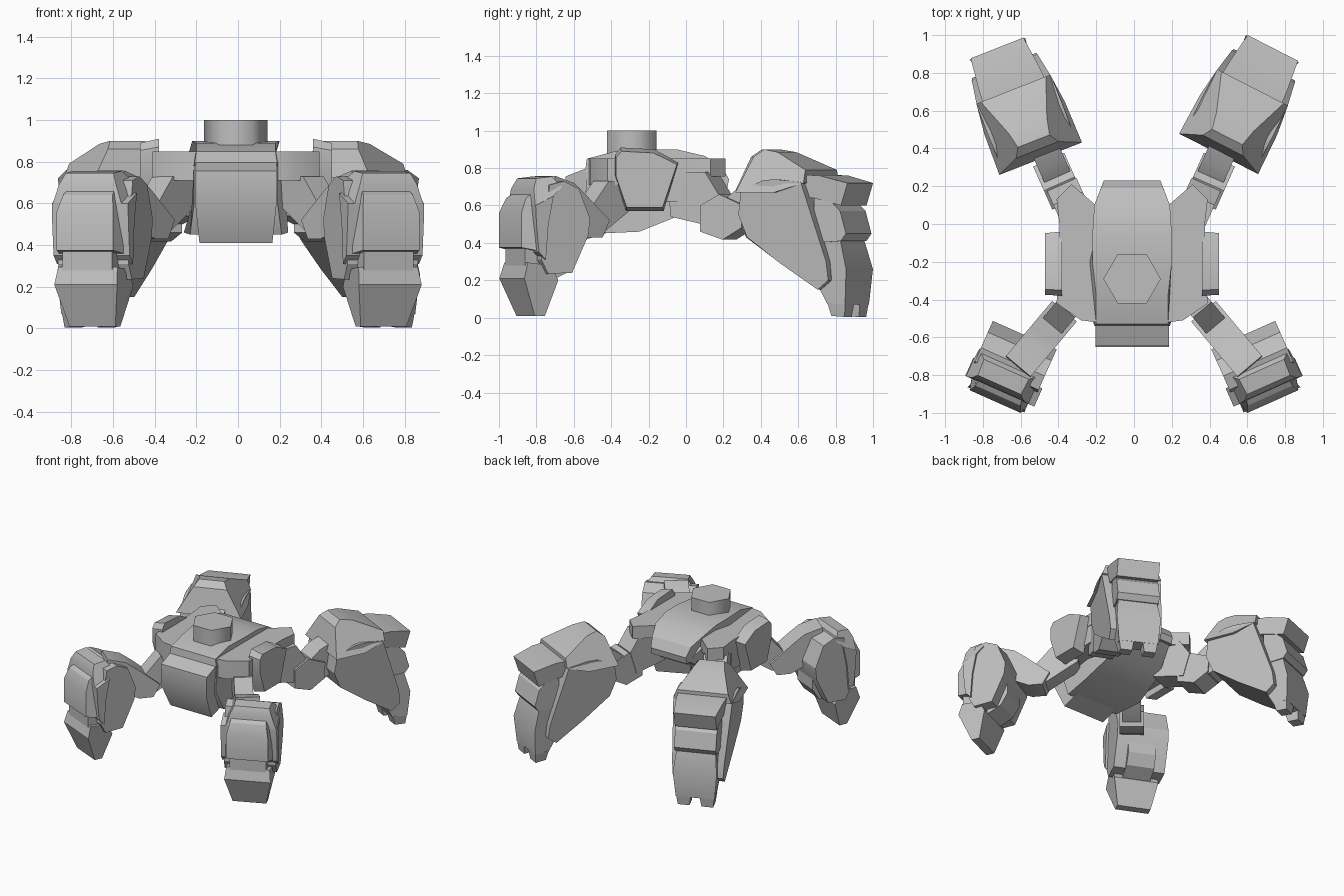
import bpy, bmesh
from math import sin, cos, radians

cube = bpy.data.objects.get("Cube")
if cube:
    bpy.data.objects.remove(cube)

GREY = (0.52, 0.52, 0.52, 1)
metal = bpy.data.materials.new("plain_grey")
metal.use_nodes = True
metal.diffuse_color = GREY
metal.node_tree.nodes["Principled BSDF"].inputs["Base Color"].default_value = GREY
MID = -0.01  # the body sits slightly off centre


def loft(name, side_a, side_b):
    """Solid between two matching outlines."""
    bm = bmesh.new()
    a = [bm.verts.new(p) for p in side_a]
    b = [bm.verts.new(p) for p in side_b]
    n = len(a)
    bm.faces.new(a)
    bm.faces.new(b[::-1])
    for i in range(n):
        j = (i + 1) % n
        bm.faces.new((a[j], a[i], b[i], b[j]))
    bmesh.ops.recalc_face_normals(bm, faces=bm.faces)
    mesh = bpy.data.meshes.new(name)
    bm.to_mesh(mesh)
    bm.free()
    mesh.materials.append(metal)
    obj = bpy.data.objects.new(name, mesh)
    bpy.context.collection.objects.link(obj)
    bpy.ops.object.select_all(action="DESELECT")
    obj.select_set(True)
    bpy.context.view_layer.objects.active = obj
    bpy.ops.object.shade_smooth_by_angle(angle=radians(28))


def frame(x, y, degrees, side=1):
    """Upright plane through (x, y), heading clockwise from +y."""
    a = radians(degrees)

    def place(u, v, z):
        return (side * (x + u * sin(a) + v * cos(a)), y + u * cos(a) - v * sin(a), z)
    return place


def block(name, place, profile, half=0, flare=0, shift=0):
    """Profile of (along, height[, half width]) widened sideways; flare widens with height."""
    pts = [p if len(p) == 3 else (*p, half + flare * p[1]) for p in profile]
    loft(name, [place(u, shift + w, z) for u, z, w in pts],
         [place(u, shift - w, z) for u, z, w in pts])


def slab(name, outline, low, high, side):
    """Plan outline raised between two heights."""
    loft(name, [(MID + side * x, y, low) for x, y in outline],
         [(MID + side * x, y, high) for x, y in outline])


# Central body
body = frame(MID, 0, 0)
block("body_roof", body, [(-.54, .78, .2), (-.53, .85, .19), (-.38, .89, .19), (-.2, .9, .21),
                          (-.05, .9, .21), (.1, .865, .2), (.19, .81, .165), (.23, .74, .15),
                          (.22, .69, .15), (-.2, .76, .25)])
block("body_hull", body, [(-.53, .8, .2), (-.2, .8, .235), (.1, .78, .2), (.2, .7, .15),
                          (0, .56, .22), (-.25, .46, .25), (-.47, .45, .22), (-.54, .6, .2)])
block("head_plate", body, [(-.53, .8), (-.645, .755), (-.65, .6), (-.56, .41, .175),
                           (-.4, .46, .175)], .195)

# Six-sided hatch on the roof
bpy.ops.mesh.primitive_cylinder_add(vertices=6, radius=.152, depth=.15,
                                    location=(MID, -.29, .925), rotation=(0, 0, radians(30)))
hatch = bpy.context.object
hatch.name = "roof_hatch"
hatch.data.materials.append(metal)
bpy.ops.object.shade_smooth_by_angle(angle=radians(65))

for side, label in ((1, "left"), (-1, "right")):
    # Shoulder deck, flank and side pod
    slab(f"{label}_shoulder_deck", [(.19, -.52), (.27, -.51), (.4, -.42), (.385, -.2), (.385, 0),
                                    (.4, .13), (.32, .21), (.17, .08)], .755, .85, side)
    slab(f"{label}_front_shoulder", [(.19, -.52), (.27, -.51), (.4, -.42), (.38, -.3),
                                     (.19, -.3)], .71, .8, side)
    slab(f"{label}_flank", [(.15, -.34), (.38, -.34), (.38, 0), (.15, .02)], .62, .8, side)
    pod = [(-.38, .87), (-.35, .91), (-.17, .9), (-.04, .83), (-.12, .57), (-.32, .57), (-.38, .76)]
    loft(f"{label}_side_pod", [(MID + side * .37, y, z) for y, z in pod],
         [(MID + side * .46, y * .96 - .01, .74 + (z - .74) * .88) for y, z in pod])

    # Front arm: shoulder link, then forearm rising to the leg
    arm = frame(.4, -.5, 140, side)
    block(f"{label}_front_link", arm, [(-.25, .73), (-.06, .73), (.07, .58), (.05, .45),
                                       (-.03, .46), (-.25, .6)], .065)
    block(f"{label}_front_forearm", arm, [(-.05, .52), (.12, .66), (.2, .72), (.33, .758),
                                          (.36, .55), (.1, .43), (0, .43)], .085)

    # Front leg
    leg = frame(.735, -.94, 156, side)
    block(f"{label}_front_leg_shell", leg,
          [(-.15, .71), (-.23, .73), (-.32, .69), (-.385, .53), (-.375, .44), (-.28, .24),
           (-.14, .235), (-.1, .31), (-.11, .5)], .185)
    block(f"{label}_front_calf", leg, [(-.36, .5), (-.36, .33), (-.31, .25), (-.2, .2),
                                       (-.2, .5)], .1)
    block(f"{label}_front_collar", leg, [(-.06, .6), (-.165, .65), (-.135, .5), (-.12, .31),
                                         (-.08, .35), (-.065, .5)], .2)
    block(f"{label}_front_collar_top", leg,
          [(-.06, .6, .18), (-.065, .69, .15), (-.09, .745, .125), (-.18, .755, .13),
           (-.22, .7, .175), (-.165, .65, .18)], shift=-.015)
    block(f"{label}_front_armour", leg, [(0, .375, .148), (0, .56, .148), (-.035, .64, .13),
                                         (-.09, .675, .12), (-.11, .56, .175),
                                         (-.1, .355, .175)])
    block(f"{label}_front_ankle", leg, [(-.03, .26), (-.03, .4), (-.2, .4), (-.2, .24)], .13)
    block(f"{label}_front_foot", leg, [(-.035, .295, .155), (-.01, .21, .165), (-.09, .01, .12),
                                       (-.15, .01, .12), (-.21, .2, .16), (-.17, .28, .16)])

    # Rear hip and thigh
    hip = frame(.4, .2, 24, side)
    block(f"{label}_rear_hip_link", hip, [(-.3, .77), (-.08, .78), (0, .66), (-.05, .49),
                                          (-.28, .54)], .085, shift=-.02)
    block(f"{label}_rear_knuckle", hip, [(-.1, .6), (-.1, .46), (.03, .417), (.14, .48),
                                         (.15, .6), (.01, .66)], .09, shift=-.01)
    block(f"{label}_rear_thigh", hip, [(.02, .5), (.03, .63), (.12, .7), (.32, .77),
                                       (.35, .55), (.15, .47)], .075, shift=-.015)

    # Rear leg, splayed a little differently on each side
    leg = frame(.73 + .005 * side, .932, 24.3 + 2.8 * side, side)
    block(f"{label}_rear_leg_shell", leg,
          [(-.61, .68), (-.475, .735), (-.4, .74), (-.25, .725), (-.11, .3), (-.1, .2),
           (-.165, .15), (-.385, .29), (-.58, .43), (-.63, .55)], .17, .058)
    block(f"{label}_rear_top_plate", leg,
          [(-.63, .67, .235), (-.58, .86, .12), (-.53, .9, .09), (-.44, .885, .11),
           (-.235, .79, .185), (-.235, .72, .21), (-.4, .67, .23)])
    block(f"{label}_rear_visor", leg, [(-.28, .765, .18), (-.16, .76, .17), (0, .72, .15),
                                       (-.04, .6, .15), (-.2, .64, .16), (-.3, .64, .16)])
    block(f"{label}_rear_shin_plate", leg, [(-.2, .66), (-.12, .64), (-.045, .57), (-.01, .45),
                                            (-.04, .41), (-.2, .4)], .15)
    block(f"{label}_rear_foot", leg, [(-.2, .44, .14), (-.05, .42, .14), (-.005, .26, .158),
                                      (-.02, .07, .14), (-.13, .07, .13), (-.2, .2, .14)])
    for k, offset in enumerate((-.085, .085)):
        block(f"{label}_rear_toe_{k + 1}", leg, [(-.02, .08, .053), (-.03, .004, .042),
                                                 (-.11, .01, .04), (-.13, .08, .048)], shift=offset)
